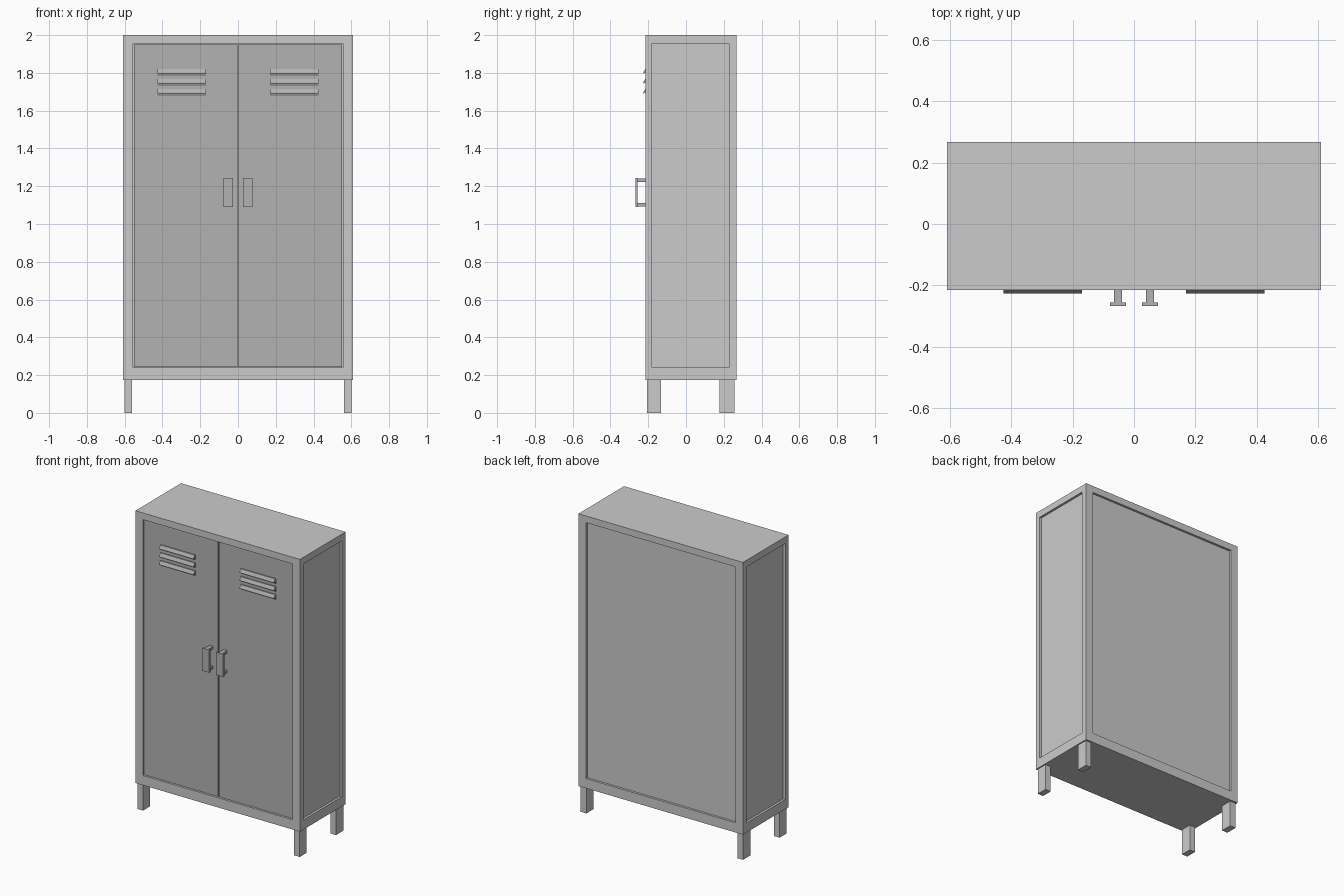
import bpy, bmesh
from mathutils import Vector

if "Cube" in bpy.data.objects:
    bpy.data.objects.remove(bpy.data.objects["Cube"])

dark = bpy.data.materials.new("dark_grey")
dark.diffuse_color = (0.45, 0.45, 0.45, 1)
dark.use_nodes = True
dark.node_tree.nodes["Principled BSDF"].inputs["Base Color"].default_value = dark.diffuse_color

X, Y0, Y1, Z0, Z1 = 0.61, -0.215, 0.268, 0.175, 2.0   # cabinet extents
PX, PY0, PY1, PZ0, PZ1 = 0.555, -0.18, 0.228, 0.24, 1.955  # panel extents


def finish(bm, name, mat=None):
    bmesh.ops.recalc_face_normals(bm, faces=bm.faces)
    me = bpy.data.meshes.new(name)
    bm.to_mesh(me)
    bm.free()
    ob = bpy.data.objects.new(name, me)
    bpy.context.collection.objects.link(ob)
    if mat:
        me.materials.append(mat)
    return ob


def add_box(bm, lo, hi):
    lo, hi = Vector(lo), Vector(hi)
    vs = bmesh.ops.create_cube(bm, size=1)["verts"]
    bmesh.ops.scale(bm, vec=hi - lo, verts=vs)
    bmesh.ops.translate(bm, vec=(lo + hi) / 2, verts=vs)
    return vs


def add_prism(bm, profile, x0, x1):
    # y,z profile extruded along x
    face = bm.faces.new([bm.verts.new((x0, y, z)) for y, z in profile])
    ext = bmesh.ops.extrude_face_region(bm, geom=[face])["geom"]
    bmesh.ops.translate(bm, vec=(x1 - x0, 0, 0),
                        verts=[v for v in ext if isinstance(v, bmesh.types.BMVert)])


# Cabinet body with a recessed panel on each upright side
bm = bmesh.new()
add_box(bm, (-X, Y0, Z0), (X, Y1, Z1))
bm.normal_update()
for f in [f for f in bm.faces if abs(f.normal.z) < 0.5]:
    n = f.normal.copy()
    bmesh.ops.inset_individual(bm, faces=[f], thickness=0.03)
    for v in f.verts:
        v.co.z = PZ0 if v.co.z < 1 else PZ1
        if abs(n.y) > 0.5:
            v.co.x = PX if v.co.x > 0 else -PX
        else:
            v.co.y = PY0 if v.co.y < 0 else PY1
    f = bmesh.ops.extrude_discrete_faces(bm, faces=[f])["faces"][0]
    depth = 0.03 if n.y < -0.5 else 0.015
    bmesh.ops.translate(bm, vec=-n * depth, verts=f.verts)
finish(bm, "cabinet_body")

for side, s in (("left", -1), ("right", 1)):
    def span(a, b):
        return min(s * a, s * b), max(s * a, s * b)

    # Legs
    for end, y0, y1 in (("front", -0.206, -0.132), ("back", 0.178, 0.256)):
        bm = bmesh.new()
        a, b = span(0.56, 0.602)
        add_box(bm, (a, y0, 0), (b, y1, Z0))
        finish(bm, f"{end}_{side}_leg")

    # Door
    bm = bmesh.new()
    a, b = span(0.003, PX - 0.004)
    add_box(bm, (a, -0.208, PZ0 + 0.004), (b, -0.188, PZ1 - 0.004))
    finish(bm, f"{side}_door", dark)

    # Sloping vent louvres
    bm = bmesh.new()
    a, b = span(0.17, 0.426)
    for z in (1.82, 1.767, 1.714):
        add_prism(bm, [(-0.206, z), (-0.216, z), (-0.226, z - 0.018),
                       (-0.226, z - 0.024), (-0.216, z - 0.018),
                       (-0.206, z - 0.042)], a, b)
    finish(bm, f"{side}_louvres", dark)

    # Handle: grip plate on two posts
    bm = bmesh.new()
    a, b = span(0.026, 0.078)
    add_box(bm, (a, -0.268, 1.09), (b, -0.256, 1.243))
    a, b = span(0.039, 0.065)
    for z in (1.092, 1.223):
        add_box(bm, (a, -0.257, z), (b, -0.207, z + 0.018))
    finish(bm, f"{side}_handle", dark)
